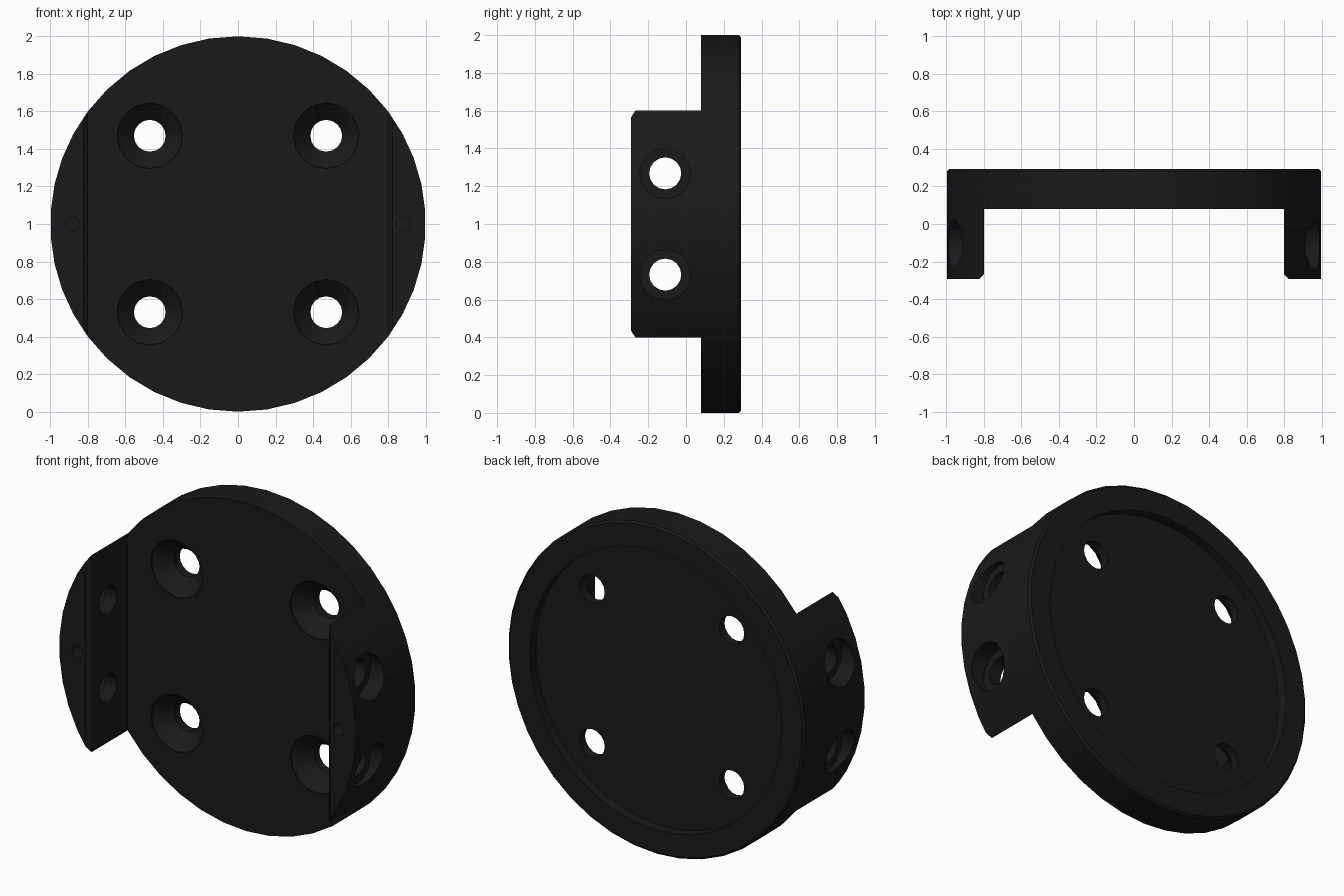
import bpy, bmesh, math
from mathutils import Vector, Matrix

if "Cube" in bpy.data.objects:
    bpy.data.objects.remove(bpy.data.objects["Cube"])

Y0, Y1 = -0.292, 0.292      # front and back of the part
PLATE = 0.08                # front face of the round plate
CZ = 1.0


def link(name, bm):
    bmesh.ops.recalc_face_normals(bm, faces=bm.faces)
    mesh = bpy.data.meshes.new(name)
    bm.to_mesh(mesh)
    bm.free()
    obj = bpy.data.objects.new(name, mesh)
    bpy.context.collection.objects.link(obj)
    return obj


def lathe(name, profile, origin, axis, angles):
    """Capped solid of (distance along axis, radius) rings."""
    rot = Vector((0, 0, 1)).rotation_difference(Vector(axis)).to_matrix().to_4x4()
    mat = Matrix.Translation(origin) @ rot
    bm = bmesh.new()
    rings = [[bm.verts.new(mat @ Vector((r * math.cos(a), r * math.sin(a), t)))
              for a in angles] for t, r in profile]
    n = len(angles)
    for lo, hi in zip(rings, rings[1:]):
        for i in range(n):
            j = (i + 1) % n
            bm.faces.new((lo[i], lo[j], hi[j], hi[i]))
    bm.faces.new(rings[0][::-1])
    bm.faces.new(rings[-1])
    return link(name, bm)


def even(n):
    return [2 * math.pi * i / n for i in range(n)]


def cut(target, cutter):
    cutter.hide_render = True
    mod = target.modifiers.new("cut", 'BOOLEAN')
    mod.operation = 'DIFFERENCE'
    mod.solver = 'EXACT'
    mod.object = cutter
    bpy.context.view_layer.objects.active = target
    bpy.ops.object.modifier_apply(modifier=mod.name)
    bpy.data.objects.remove(cutter)


# Rim angles: the side arcs end exactly where the flanges stop (x = 0.8)
half = math.asin(0.6)
rim = []
for start, span, n in ((-half, 2 * half, 9), (half, math.pi - 2 * half, 12),
                       (math.pi - half, 2 * half, 9),
                       (math.pi + half, math.pi - 2 * half, 12)):
    rim += [start + span * i / n for i in range(n)]

# Solid drum with a chamfered back edge; local x stays x for a y axis
body = lathe("mounting_bracket", [(0, 1), (Y1 - Y0 - 0.012, 1), (Y1 - Y0, 0.988)],
             (0, Y0, CZ), (0, 1, 0), rim)

# Front slot that leaves the plate and two chamfered side flanges
bm = bmesh.new()
right = [(0.8, PLATE), (0.8, Y0 + 0.024), (0.864, Y0 - 0.04)]
outline = right + [(-x, y) for x, y in reversed(right)]
face = bm.faces.new([bm.verts.new((x, y, -0.5)) for x, y in outline])
ext = bmesh.ops.extrude_face_region(bm, geom=[face])
bmesh.ops.translate(bm, vec=(0, 0, 3),
                    verts=[v for v in ext["geom"] if isinstance(v, bmesh.types.BMVert)])
cut(body, link("slot_cutter", bm))

# Shallow round recess in the back
cut(body, lathe("recess_cutter", [(0, 0.85), (0.2, 0.85)],
                (0, Y1 - 0.06, CZ), (0, 1, 0), even(40)))

for sx in (-1, 1):
    for sz in (-1, 1):
        # Countersunk plate holes
        cut(body, lathe("plate_hole_cutter",
                        [(-0.05, 0.175), (0.01, 0.175), (0.1, 0.085), (0.4, 0.085)],
                        (sx * 0.47, PLATE, CZ + sz * 0.47), (0, 1, 0), even(16)))
        # Counterbored flange holes
        cut(body, lathe("flange_hole_cutter",
                        [(0.7, 0.085), (0.88, 0.085), (0.88, 0.134), (1.1, 0.134)],
                        (0, -0.11, CZ + sz * 0.268), (sx, 0, 0), even(16)))
    # Small blind hole in each flange front
    cut(body, lathe("pin_hole_cutter", [(-0.05, 0.037), (0.1, 0.037)],
                    (sx * 0.88, Y0, CZ), (0, 1, 0), even(12)))

# Black finish
mat = bpy.data.materials.new("black")
mat.diffuse_color = (0.01, 0.01, 0.01, 1)
mat.use_nodes = True
mat.node_tree.nodes["Principled BSDF"].inputs["Base Color"].default_value = mat.diffuse_color
body.data.materials.clear()
body.data.materials.append(mat)

bpy.ops.object.select_all(action='DESELECT')
body.select_set(True)
bpy.context.view_layer.objects.active = body
bpy.ops.object.shade_smooth_by_angle(angle=math.radians(30))
